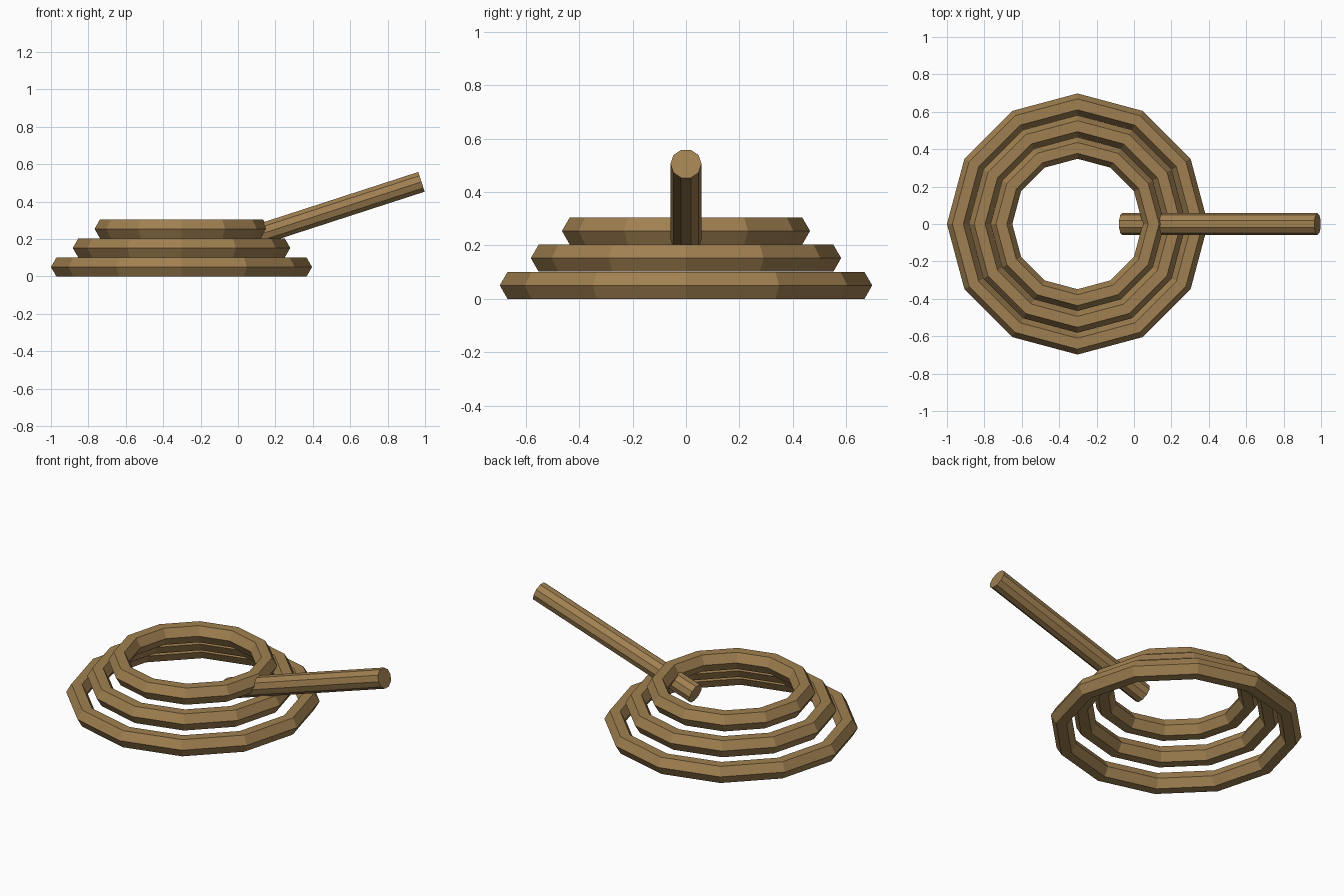
import bpy, math
from mathutils import Matrix, Vector

if "Cube" in bpy.data.objects:
    bpy.data.objects.remove(bpy.data.objects["Cube"])

wood = bpy.data.materials.new("light_brown_wood")
wood.diffuse_color = (0.352, 0.216, 0.082, 1)
wood.use_nodes = True
wood.node_tree.nodes["Principled BSDF"].inputs["Base Color"].default_value = wood.diffuse_color

TUBE = 0.0582          # radius of the six-sided tube and of the handle
CENTRE_X = -0.302


def finish(name):
    obj = bpy.context.object
    obj.name = name
    obj.data.name = name
    obj.data.materials.append(wood)
    bpy.ops.object.shade_flat()
    return obj


# Three stacked coil rings, narrowing upward
names = ["bottom_ring", "middle_ring", "top_ring"]
for i, name in enumerate(names):
    bpy.ops.mesh.primitive_torus_add(
        major_segments=12, minor_segments=6,
        major_radius=0.6398 - 0.1165 * i, minor_radius=TUBE,
        location=(CENTRE_X, 0, 0.0504 + 0.102 * i))
    finish(name)

# Ten-sided handle rising through the top ring
low = Vector((-0.063, 0, 0.167))
high = Vector((0.981, 0, 0.506))
axis = (high - low).normalized()
bpy.ops.mesh.primitive_cylinder_add(vertices=10, radius=TUBE, depth=(high - low).length)
handle = finish("handle")
# Local x becomes the crosswise direction; first corner is set on it
side = Vector((0, 1, 0))
frame = Matrix((side, axis.cross(side), axis)).transposed().to_4x4()
corner = handle.data.vertices[0].co
turn = Matrix.Rotation(-math.atan2(corner.y, corner.x), 4, 'Z')
handle.data.transform(Matrix.Translation((low + high) / 2) @ frame @ turn)
